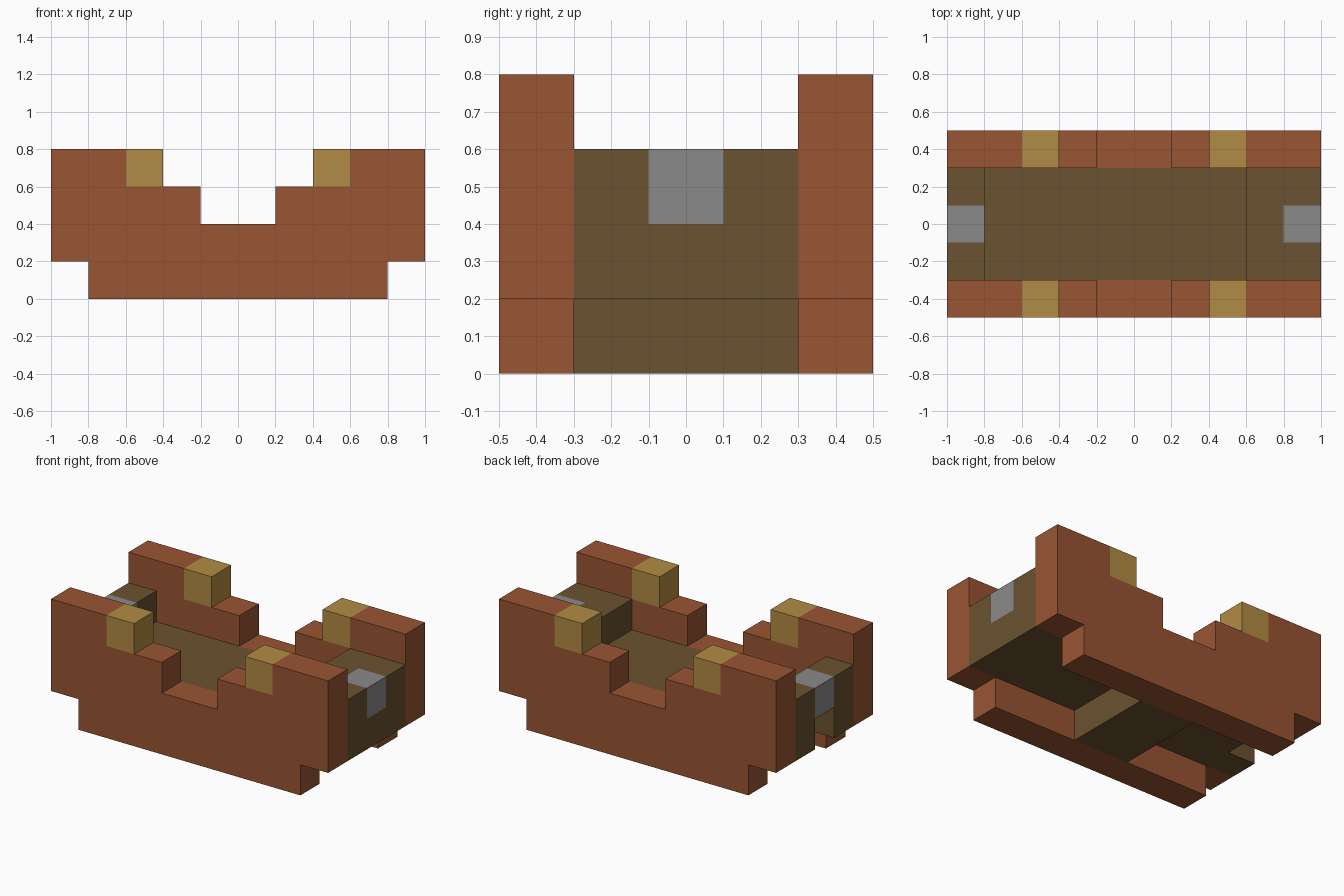
import bpy
import bmesh
from mathutils import Vector

cube = bpy.data.objects.get("Cube")
if cube:
    bpy.data.objects.remove(cube, do_unlink=True)


def make_material(name, rgb):
    color = [(c / 255) ** 2.2 for c in rgb] + [1]
    mat = bpy.data.materials.new(name)
    mat.use_nodes = True
    mat.diffuse_color = color
    mat.node_tree.nodes["Principled BSDF"].inputs["Base Color"].default_value = color
    return mat


rust = make_material("rust brown", (152, 85, 53))
umber = make_material("dark umber", (106, 83, 51))
gold = make_material("dull gold", (176, 138, 70))
grey = make_material("iron grey", (136, 136, 136))


def prism(name, profile, axis, start, end, mats, cuts, is_accent):
    """Extrude a profile along x or y, split it at the cuts, paint accent faces."""
    bm = bmesh.new()
    if axis == "y":
        points = [(a, start, z) for a, z in profile]
        step = Vector((0, end - start, 0))
    else:
        points = [(start, a, z) for a, z in profile]
        step = Vector((end - start, 0, 0))
    base = bm.faces.new([bm.verts.new(p) for p in points])
    new = bmesh.ops.extrude_face_region(bm, geom=[base], use_keep_orig=True)["geom"]
    bmesh.ops.translate(bm, vec=step, verts=[v for v in new if isinstance(v, bmesh.types.BMVert)])
    bmesh.ops.recalc_face_normals(bm, faces=bm.faces[:])
    bmesh.ops.triangulate(bm, faces=bm.faces[:])
    for index, value in cuts:
        normal = Vector((0, 0, 0))
        normal[index] = 1
        bmesh.ops.bisect_plane(bm, geom=bm.verts[:] + bm.edges[:] + bm.faces[:],
                               dist=1e-5, plane_co=normal * value, plane_no=normal)
    for face in bm.faces:
        face.material_index = int(is_accent(face.calc_center_median()))
    bmesh.ops.dissolve_limit(bm, angle_limit=0.01, use_dissolve_boundaries=False,
                             verts=bm.verts[:], edges=bm.edges[:], delimit={"MATERIAL"})
    mesh = bpy.data.meshes.new(name)
    bm.to_mesh(mesh)
    bm.free()
    for mat in mats:
        mesh.materials.append(mat)
    obj = bpy.data.objects.new(name, mesh)
    bpy.context.collection.objects.link(obj)
    return obj


# Stepped side walls with gold corner blocks
half = [(.8, 0), (.8, .2), (1, .2), (1, .8), (.4, .8), (.4, .6), (.2, .6), (.2, .4)]
wall_profile = half + [(-x, z) for x, z in reversed(half)]
wall_cuts = [(0, s * x) for s in (-1, 1) for x in (.4, .6)] + [(2, .6)]
for name, y in (("front_wall", -.5), ("back_wall", .3)):
    prism(name, wall_profile, "y", y, y + .2, (rust, gold), wall_cuts,
          lambda c: .399 < abs(c.x) < .6 and c.z > .601)

# Floor with its keel and the raised left end, capped by a grey block
floor_profile = [(-.8, .2), (-.2, .2), (-.2, 0), (.2, 0), (.2, .2), (1, .2),
                 (1, .6), (.6, .6), (.6, .4), (-.8, .4)]
prism("floor_and_left_end", floor_profile, "y", -.3, .3, (umber, grey),
      [(0, .8), (1, -.1), (1, .1), (2, .4)],
      lambda c: c.x > .8 and abs(c.y) < .1 and c.z > .401)

# Right end with a notch beneath its grey block
half = [(.1, .4), (.1, .2), (.3, .2), (.3, .6)]
end_profile = half + [(-y, z) for y, z in reversed(half)]
prism("right_end", end_profile, "x", -1, -.8, (umber, grey),
      [(1, -.1), (1, .1), (2, .4)],
      lambda c: abs(c.y) < .099 and c.z > .399)
